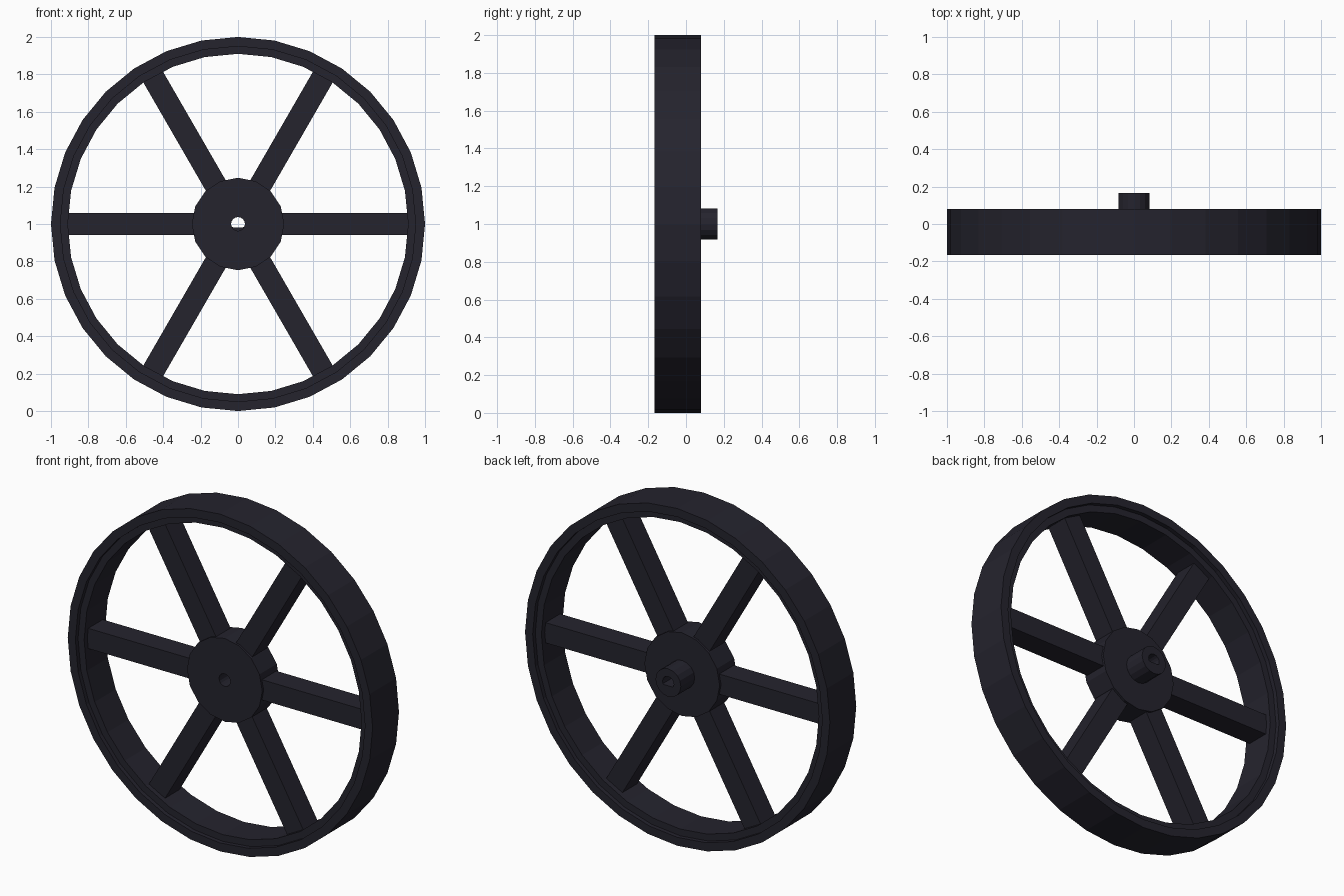
import bpy
import bmesh
from math import sin, cos, pi
from mathutils import Matrix, Vector

if "Cube" in bpy.data.objects:
    bpy.data.objects.remove(bpy.data.objects["Cube"])

CENTRE = Vector((0, 0, 1))

black = bpy.data.materials.new("dark charcoal")
black.diffuse_color = (0.018, 0.017, 0.027, 1)
black.use_nodes = True
black.node_tree.nodes["Principled BSDF"].inputs["Base Color"].default_value = black.diffuse_color


def finish(bm, name):
    bmesh.ops.recalc_face_normals(bm, faces=bm.faces[:])
    mesh = bpy.data.meshes.new(name)
    bm.to_mesh(mesh)
    bm.free()
    mesh.materials.append(black)
    obj = bpy.data.objects.new(name, mesh)
    bpy.context.collection.objects.link(obj)
    return obj


def ring(name, profile, sides, floor=None):
    """Revolve a closed (radius, y) profile about the axle.
    floor flattens the bottom of the bore (points inside radius 0.05)."""
    bm = bmesh.new()
    loops = []
    for i in range(sides):
        a = 2 * pi * i / sides
        loop = []
        for r, y in profile:
            z = r * sin(a)
            if floor is not None and r < 0.05:
                z = max(z, floor)
            loop.append(bm.verts.new(CENTRE + Vector((r * cos(a), y, z))))
        loops.append(loop)
    n = len(profile)
    for i in range(sides):
        p, q = loops[i], loops[(i + 1) % sides]
        for j in range(n):
            k = (j + 1) % n
            bm.faces.new((p[j], p[k], q[k], q[j]))
    return finish(bm, name)


# Rim: wide outer band with a slightly recessed inner step on both faces
ring("rim", [(1.0, -0.167), (1.0, 0.08), (0.95, 0.08), (0.95, 0.055),
             (0.91, 0.055), (0.91, -0.142), (0.95, -0.142), (0.95, -0.167)], 32)

# Hub disc with a round bore
ring("hub", [(0.247, -0.125), (0.247, 0.037), (0.037, 0.037), (0.037, -0.125)], 16)

# Axle stub at the back with a flat-bottomed bore
ring("axle_stub", [(0.083, 0.03), (0.083, 0.167), (0.037, 0.167), (0.037, 0.03)],
     16, floor=-0.018)

# Six spokes from the hub to the rim
for i in range(6):
    bm = bmesh.new()
    bmesh.ops.create_cube(bm, size=1)
    shape = (Matrix.Translation(CENTRE) @ Matrix.Rotation(i * pi / 3, 4, 'Y')
             @ Matrix.Translation((0.57, -0.044, 0))
             @ Matrix.Diagonal((0.70, 0.136, 0.12, 1)))
    bmesh.ops.transform(bm, matrix=shape, verts=bm.verts[:])
    finish(bm, f"spoke_{i + 1}")
